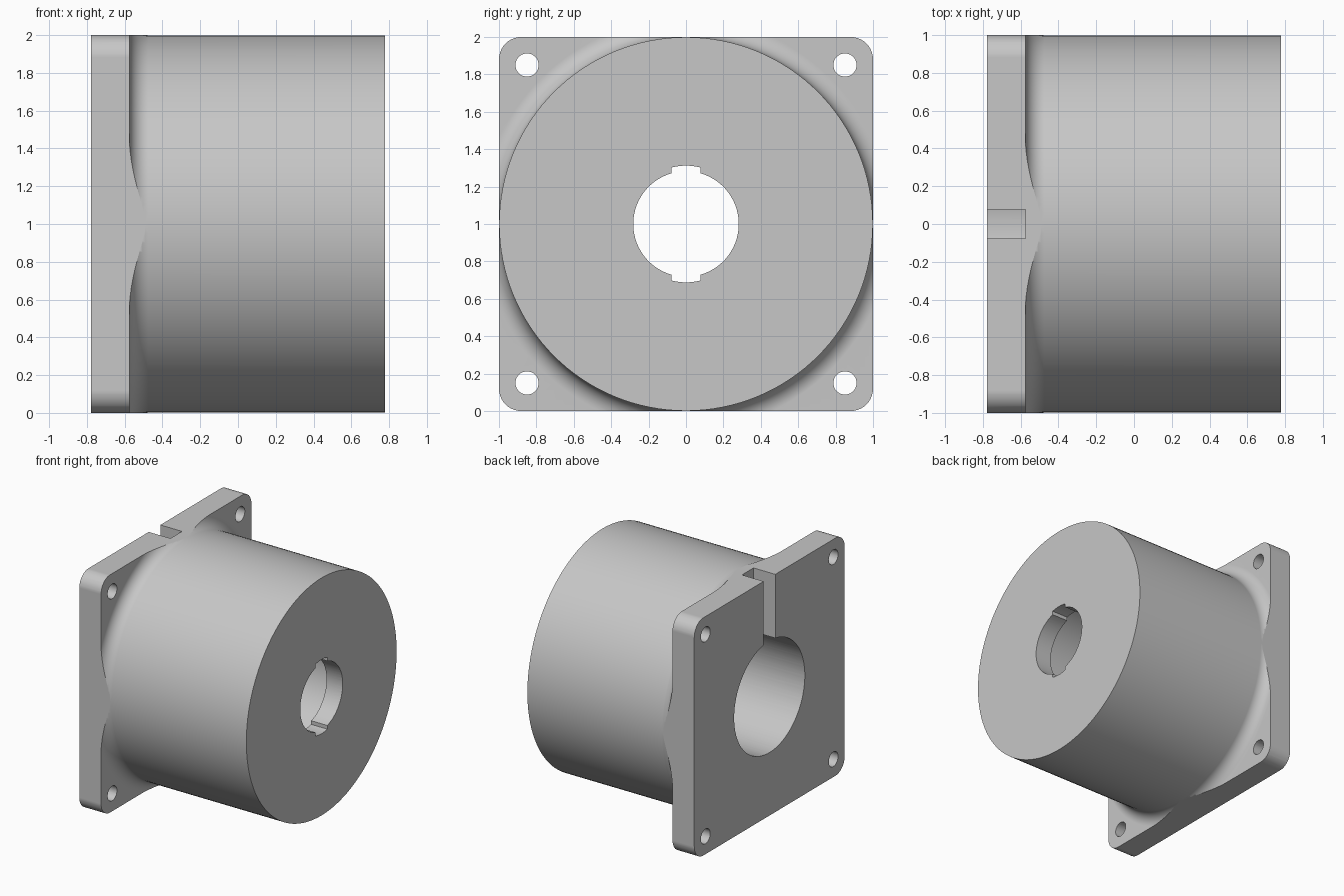
import bpy, bmesh, math
from mathutils import Vector

if "Cube" in bpy.data.objects:
    bpy.data.objects.remove(bpy.data.objects["Cube"])

X_BACK, X_PLATE, X_FRONT = -0.777, -0.575, 0.777   # plate back, plate front, drum end
FILLET = 0.1
CZ = 1.0                                           # height of the drum axis

metal = bpy.data.materials.new("light_grey_metal")
metal.diffuse_color = (0.57, 0.57, 0.57, 1)
metal.use_nodes = True
metal.node_tree.nodes["Principled BSDF"].inputs["Base Color"].default_value = metal.diffuse_color


def finish(bm, name):
    bmesh.ops.recalc_face_normals(bm, faces=bm.faces)
    me = bpy.data.meshes.new(name)
    bm.to_mesh(me)
    bm.free()
    me.materials.append(metal)
    ob = bpy.data.objects.new(name, me)
    bpy.context.collection.objects.link(ob)
    return ob


def prism(name, pts, x0, x1):
    """Extrude a (y, z) outline, relative to the axis, along x."""
    bm = bmesh.new()
    face = bm.faces.new([bm.verts.new((x0, y, z + CZ)) for y, z in pts])
    ext = bmesh.ops.extrude_face_region(bm, geom=[face])
    moved = [v for v in ext["geom"] if isinstance(v, bmesh.types.BMVert)]
    bmesh.ops.translate(bm, verts=moved, vec=(x1 - x0, 0, 0))
    return finish(bm, name)


def lathe(name, profile, steps):
    """Revolve an (x, radius) profile around the drum axis."""
    bm = bmesh.new()
    vs = [bm.verts.new((x, 0, r + CZ)) for x, r in profile]
    es = [bm.edges.new(p) for p in zip(vs, vs[1:])]
    bmesh.ops.spin(bm, geom=vs + es, cent=(0, 0, CZ), axis=(1, 0, 0),
                   angle=math.tau, steps=steps, use_merge=False)
    bmesh.ops.remove_doubles(bm, verts=bm.verts, dist=1e-5)
    return finish(bm, name)


def arc(cy, cz, r, a0, a1, n):
    return [(cy + r * math.cos(a0 + (a1 - a0) * i / n),
             cz + r * math.sin(a0 + (a1 - a0) * i / n)) for i in range(n + 1)]


def circle(cy, cz, r, n):
    return arc(cy, cz, r, 0, math.tau, n)[:-1]


def boolean(ob, tool, operation):
    mod = ob.modifiers.new(tool.name, 'BOOLEAN')
    mod.operation, mod.solver, mod.object = operation, 'EXACT', tool
    bpy.context.view_layer.update()
    dg = bpy.context.evaluated_depsgraph_get()
    me = bpy.data.meshes.new_from_object(ob.evaluated_get(dg))
    ob.modifiers.clear()
    ob.data = me
    bpy.data.objects.remove(tool)


# Drum, fillet and oversized flange as one revolved solid
cove = [(X_PLATE + FILLET * (1 - math.cos(a)), 0.999 + FILLET * (1 - math.sin(a)))
        for a in (math.pi / 2 * i / 10 for i in range(11))]
profile = [(X_BACK, 0), (X_BACK, 1.6), (X_PLATE, 1.6)] + cove + [(X_FRONT, 0.999), (X_FRONT, 0)]
body = lathe("motor_mount_body", profile, 128)

# Trim the flange and fillet to a square with rounded corners
R = 0.12
outline = []
for k, (sy, sz) in enumerate([(1, 1), (-1, 1), (-1, -1), (1, -1)]):
    a = k * math.pi / 2
    outline += arc(sy * (1 - R), sz * (1 - R), R, a, a + math.pi / 2, 10)
boolean(body, prism("square_trim", outline, -1.2, 1.2), 'INTERSECT')

# Deep bore from the back
boolean(body, prism("bore", circle(0, 0, 0.47, 96), -1.2, X_FRONT - 0.15), 'DIFFERENCE')

# Shaft hole with two keyways through the end wall
r_in, r_out, half = 0.282, 0.312, 0.077
a_in, a_out = math.acos(half / r_in), math.acos(half / r_out)
keyed = []
for s in (0, math.pi):
    keyed += arc(0, 0, r_in, s - a_in, s + a_in, 28)
    keyed += arc(0, 0, r_out, s + a_out, s + math.pi - a_out, 8)
boolean(body, prism("shaft_hole", keyed, 0.4, 1.2), 'DIFFERENCE')

# Cable slot from the top edge of the plate down to the bore
slot = [(-half, 0.3), (half, 0.3), (half, 1.2), (-half, 1.2)]
boolean(body, prism("cable_slot", slot, -1.2, X_PLATE), 'DIFFERENCE')

# Four screw holes
for sy in (-1, 1):
    for sz in (-1, 1):
        hole = circle(sy * 0.85, sz * 0.85, 0.062, 32)
        boolean(body, prism("screw_hole", hole, -1.2, -0.4), 'DIFFERENCE')

# Smooth curved walls, crisp edges, flat faces kept flat
bpy.context.view_layer.objects.active = body
body.select_set(True)
bpy.ops.object.shade_smooth_by_angle(angle=math.radians(30))
wn = body.modifiers.new("flat_faces", 'WEIGHTED_NORMAL')
wn.keep_sharp = True
